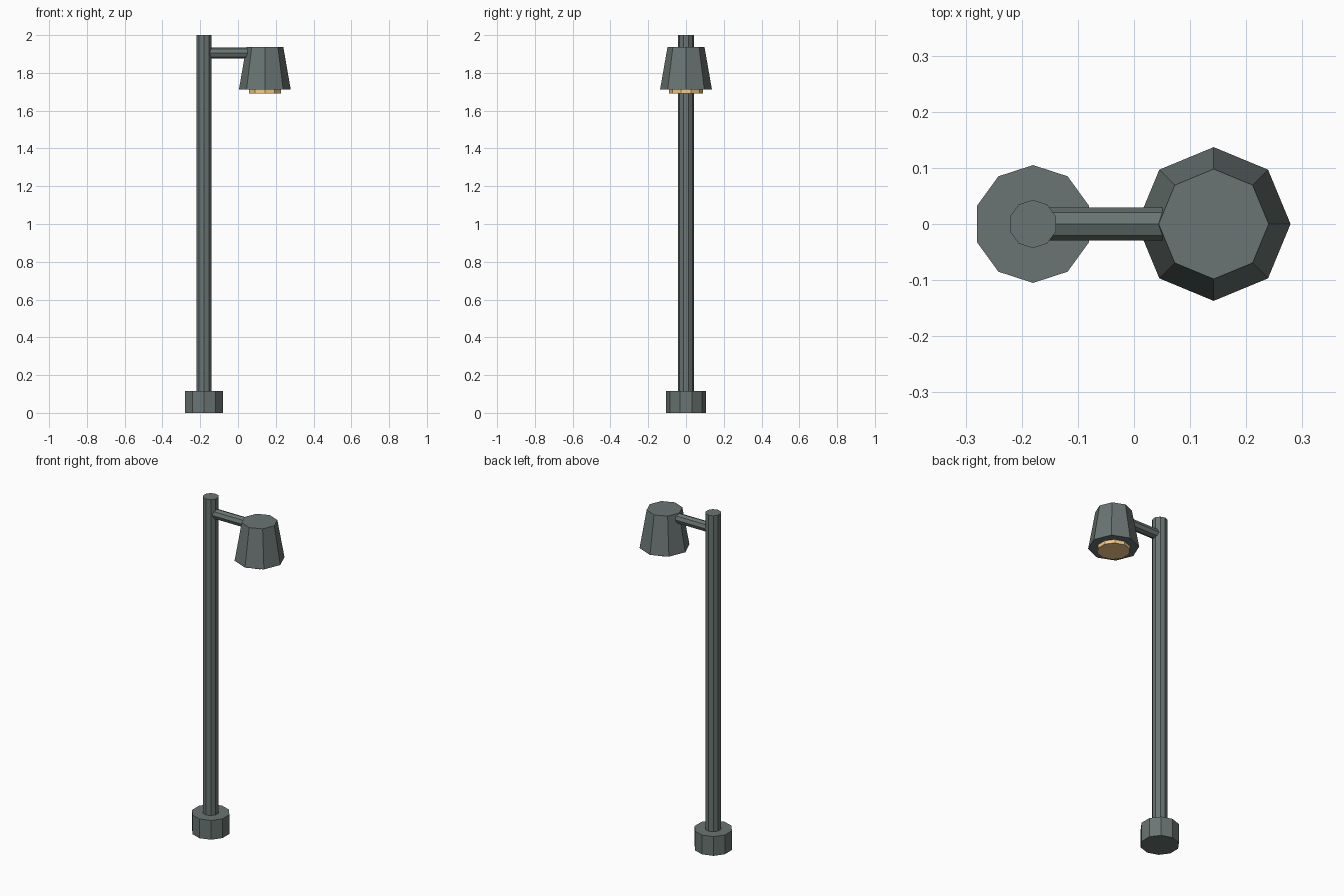
import bpy
from math import pi

if "Cube" in bpy.data.objects:
    bpy.data.objects.remove(bpy.data.objects["Cube"])


def material(name, colour):
    m = bpy.data.materials.new(name)
    m.diffuse_color = (*colour, 1)
    m.use_nodes = True
    m.node_tree.nodes["Principled BSDF"].inputs["Base Color"].default_value = m.diffuse_color
    return m


METAL = material("dark_metal", (0.142, 0.178, 0.17))
GLOW = material("warm_lens", (0.9, 0.6, 0.25))
POLE_X, SHADE_X = -0.18, 0.142


def prism(name, x, z0, z1, r0, r1, sides, mat):
    """Upright flat-faced cylinder or cone with a vertex on the y axis."""
    bpy.ops.mesh.primitive_cone_add(vertices=sides, radius1=r0, radius2=r1,
                                    depth=z1 - z0, location=(x, 0, (z0 + z1) / 2))
    ob = bpy.context.object
    ob.name = name
    ob.data.materials.append(mat)
    return ob


# Ground base and post
prism("base", POLE_X, 0, 0.115, 0.105, 0.105, 10, METAL)
prism("post", POLE_X, 0.0, 2.0, 0.043, 0.043, 10, METAL)

# Horizontal arm from post into the shade
arm = prism("arm", 0, 0, 0.26, 0.029, 0.029, 8, METAL)
arm.rotation_euler = (0, pi / 2, 0)
arm.location = (-0.04, 0, 1.905)

# Tapered lamp shade and the lens below it
prism("lamp_shade", SHADE_X, 1.713, 1.937, 0.137, 0.098, 8, METAL)
prism("lens", SHADE_X, 1.692, 1.725, 0.089, 0.089, 10, GLOW)
